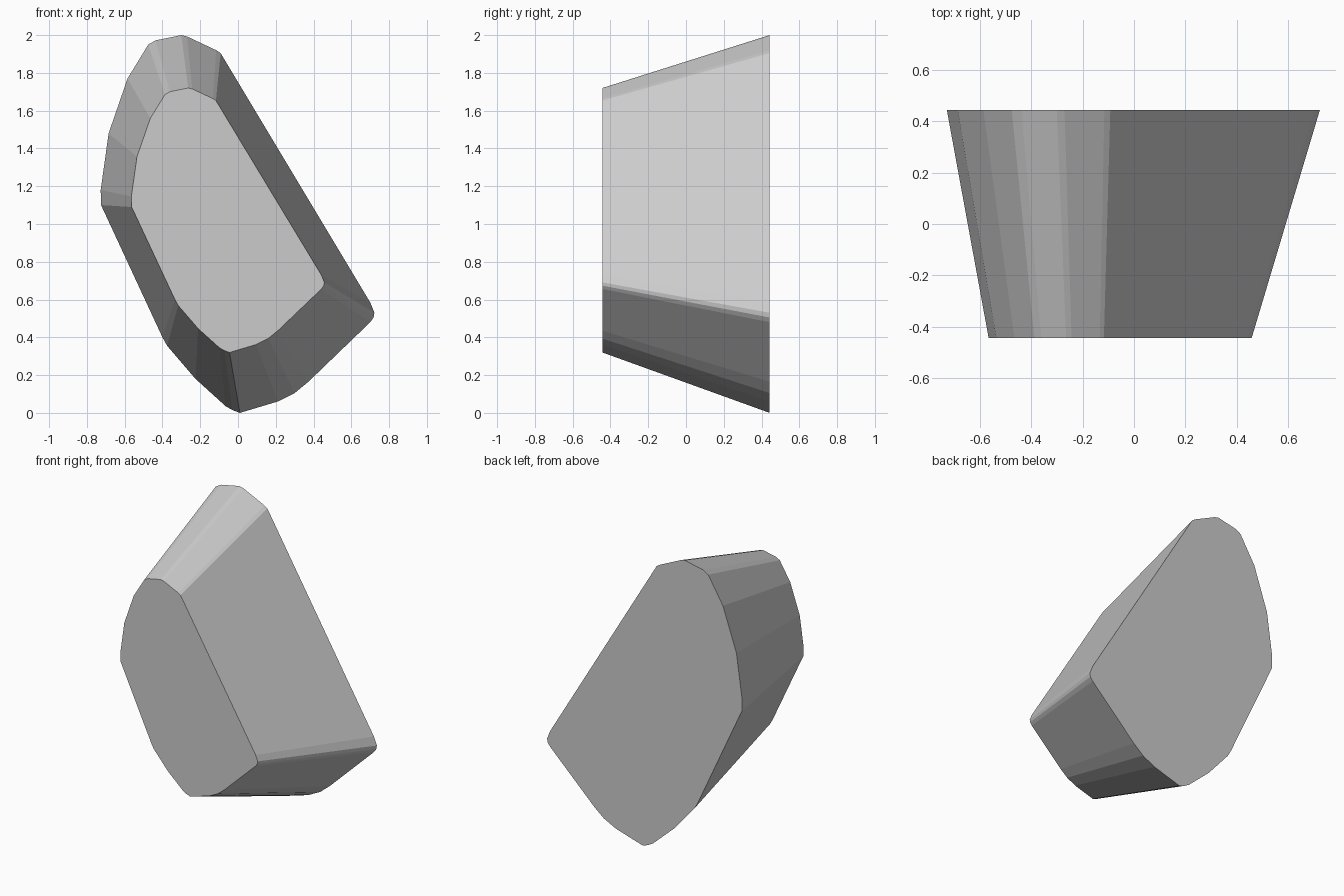
import bpy, bmesh

if "Cube" in bpy.data.objects:
    bpy.data.objects.remove(bpy.data.objects["Cube"])

# Outline of the large back face (x, z)
OUTLINE = [
    (0.01, 0.0), (0.21, 0.06), (0.30, 0.105), (0.373, 0.165),
    (0.70, 0.48), (0.718, 0.505), (0.722, 0.53), (0.70, 0.585),
    (-0.08, 1.885), (-0.092, 1.905), (-0.115, 1.92), (-0.27, 1.993),
    (-0.30, 2.0), (-0.437, 1.972), (-0.475, 1.95), (-0.585, 1.77),
    (-0.685, 1.48), (-0.727, 1.18), (-0.725, 1.10), (-0.40, 0.40),
    (-0.375, 0.355), (-0.225, 0.18), (-0.065, 0.035), (-0.03, 0.015),
]
HALF_DEPTH = 0.443

stone = bpy.data.materials.new("light grey")
stone.diffuse_color = (0.6, 0.6, 0.6, 1)
stone.use_nodes = True
stone.node_tree.nodes["Principled BSDF"].inputs["Base Color"].default_value = stone.diffuse_color

# Tapered block: the front face is a smaller copy of the back outline
bm = bmesh.new()
back = [bm.verts.new((x, HALF_DEPTH, z)) for x, z in OUTLINE]
front = [bm.verts.new((0.705 * x - 0.052, -HALF_DEPTH, 0.70 * z + 0.32))
         for x, z in OUTLINE]
bm.faces.new(front)
bm.faces.new(back[::-1])
n = len(OUTLINE)
for i in range(n):
    j = (i + 1) % n
    bm.faces.new((front[j], front[i], back[i], back[j]))
bmesh.ops.recalc_face_normals(bm, faces=bm.faces)

mesh = bpy.data.meshes.new("tapered_block")
bm.to_mesh(mesh)
bm.free()
mesh.materials.append(stone)
block = bpy.data.objects.new("tapered_block", mesh)
bpy.context.collection.objects.link(block)
